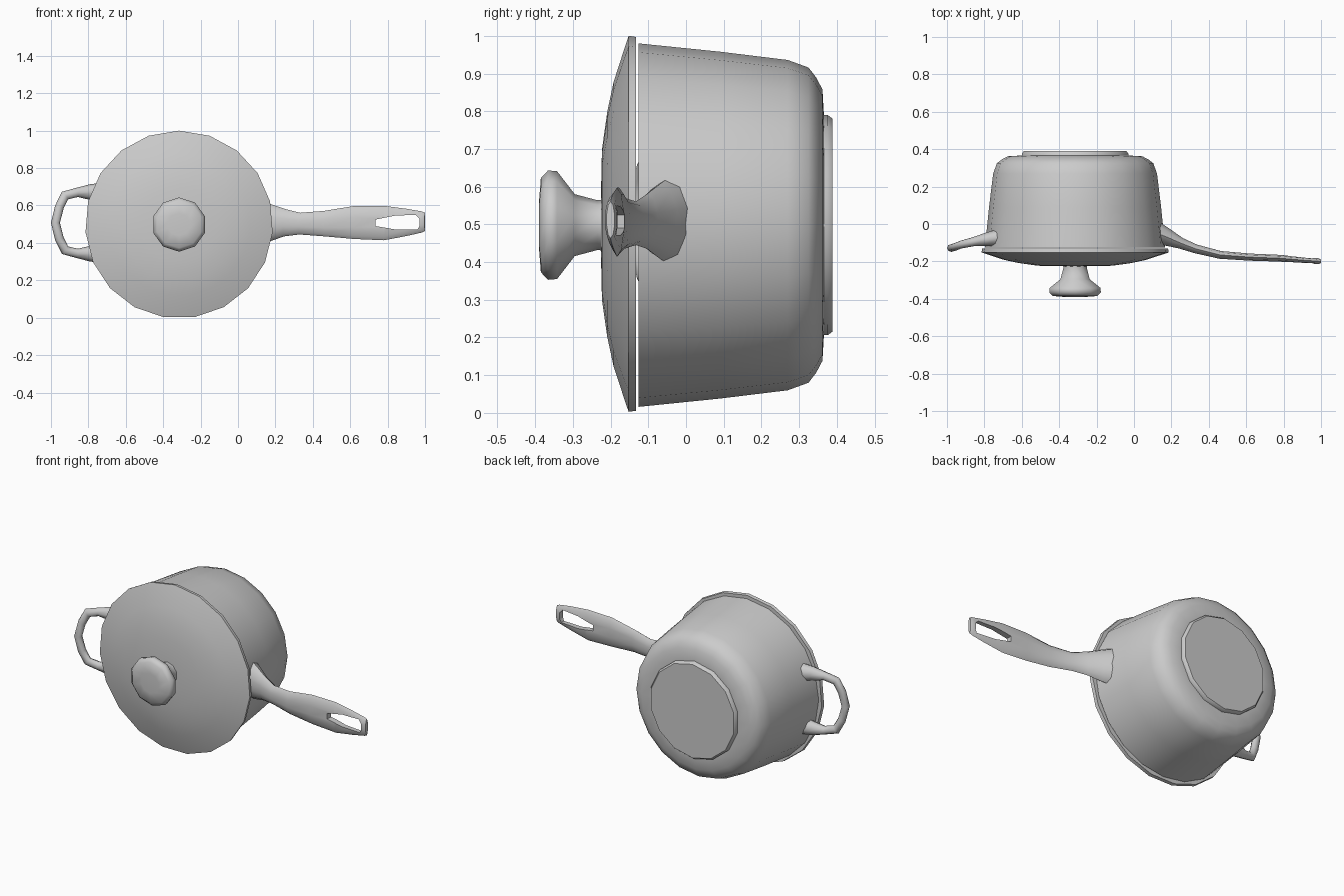
import bpy, bmesh
from math import sin, cos, pi, radians
from mathutils import Vector

if "Cube" in bpy.data.objects:
    bpy.data.objects.remove(bpy.data.objects["Cube"])

CX, CZ = -0.315, 0.498  # pot axis, running along y


def finish(name, bm):
    bmesh.ops.remove_doubles(bm, verts=bm.verts, dist=1e-5)
    bmesh.ops.recalc_face_normals(bm, faces=bm.faces)
    mesh = bpy.data.meshes.new(name)
    bm.to_mesh(mesh)
    bm.free()
    obj = bpy.data.objects.new(name, mesh)
    bpy.context.collection.objects.link(obj)
    return obj


def smooth(obj, angle=45):
    bpy.ops.object.select_all(action='DESELECT')
    bpy.context.view_layer.objects.active = obj
    obj.select_set(True)
    bpy.ops.object.shade_smooth_by_angle(angle=radians(angle))


def skin(name, rings):
    """Closed surface through rings of points, capped at both ends."""
    bm = bmesh.new()
    rows = [[bm.verts.new(p) for p in ring] for ring in rings]
    n = len(rows[0])
    for a, b in zip(rows, rows[1:]):
        for i in range(n):
            j = (i + 1) % n
            bm.faces.new((a[i], a[j], b[j], b[i]))
    bm.faces.new(rows[0])
    bm.faces.new(rows[-1])
    return finish(name, bm)


def lathe(name, profile, sides, angle=45):
    """Spin (radius, y) points around the pot axis."""
    rings = [[(CX + r * sin(2 * pi * i / sides), y, CZ + r * cos(2 * pi * i / sides))
              for i in range(sides)] for r, y in profile]
    obj = skin(name, rings)
    smooth(obj, angle)
    return obj


def sweep(name, sections, sides):
    """Loft ellipses: (x, y, z, half width in the xz plane, half thickness)."""
    pts = [Vector(s[:3]) for s in sections]
    rings = []
    for k, (p, s) in enumerate(zip(pts, sections)):
        t = (pts[min(k + 1, len(pts) - 1)] - pts[max(k - 1, 0)]).normalized()
        w = t.cross(Vector((0, 1, 0))).normalized()
        h = w.cross(t)
        rings.append([p + w * s[3] * cos(2 * pi * i / sides) + h * s[4] * sin(2 * pi * i / sides)
                      for i in range(sides)])
    return skin(name, rings)


# Hollow pot body
lathe("pot_body", [
    (0.29, 0.366), (0.36, 0.362), (0.392, 0.345), (0.418, 0.325), (0.438, 0.27),
    (0.46, 0.09), (0.482, -0.126), (0.462, -0.126), (0.42, 0.27), (0.37, 0.335),
    (0.1, 0.345)], 20)

# Raised base plate
lathe("base_plate", [(0.292, 0.35), (0.292, 0.376), (0.282, 0.389), (0.1, 0.389)], 14)

# Domed lid with a thin rim
lathe("lid", [
    (0.1, -0.132), (0.499, -0.132), (0.502, -0.152), (0.485, -0.158),
    (0.38, -0.192), (0.30, -0.209), (0.20, -0.223), (0.06, -0.226)], 19)

# Flared lid knob
lathe("lid_knob", [
    (0.068, -0.215), (0.066, -0.235), (0.082, -0.295), (0.143, -0.342),
    (0.145, -0.366), (0.125, -0.385), (0.06, -0.39)], 10, 50)

# Long handle with a hanging slot
handle = sweep("long_handle", [
    (0.11, -0.045, 0.51, 0.115, 0.065), (0.17, -0.068, 0.508, 0.100, 0.050),
    (0.25, -0.103, 0.508, 0.073, 0.031), (0.33, -0.133, 0.503, 0.058, 0.025),
    (0.46, -0.165, 0.503, 0.068, 0.022), (0.62, -0.177, 0.509, 0.088, 0.020),
    (0.78, -0.183, 0.506, 0.092, 0.019), (0.90, -0.193, 0.510, 0.073, 0.018),
    (0.985, -0.199, 0.512, 0.056, 0.017), (0.999, -0.200, 0.512, 0.049, 0.011)], 10)
slot = [(0.735, 0.49), (0.84, 0.472), (0.96, 0.472), (0.97, 0.49),
        (0.97, 0.53), (0.95, 0.55), (0.84, 0.546), (0.735, 0.525)]
cutter = skin("slot_cutter", [[(x, y, z) for x, z in slot] for y in (-0.4, 0.0)])
cutter.hide_render = True
cutter.hide_set(True)
mod = handle.modifiers.new("slot", 'BOOLEAN')
mod.operation = 'DIFFERENCE'
mod.solver = 'EXACT'
mod.object = cutter
bpy.context.view_layer.objects.active = handle
handle.select_set(True)
bpy.ops.object.modifier_apply(modifier="slot")
bpy.data.objects.remove(cutter)
smooth(handle, 50)

# Small loop handle, mirrored about the middle height
half = [(-0.72, -0.072, 0.160, 0.055, 0.045), (-0.79, -0.082, 0.165, 0.042, 0.035),
        (-0.86, -0.095, 0.163, 0.025, 0.024), (-0.925, -0.110, 0.146, 0.026, 0.021),
        (-0.955, -0.122, 0.085, 0.024, 0.021)]
mid = 0.507
loop = [(x, y, mid + z, w, t) for x, y, z, w, t in half]
loop.append((-0.976, -0.128, mid, 0.024, 0.021))
loop += [(x, y, mid - z, w, t) for x, y, z, w, t in reversed(half)]
smooth(sweep("loop_handle", loop, 8), 60)
